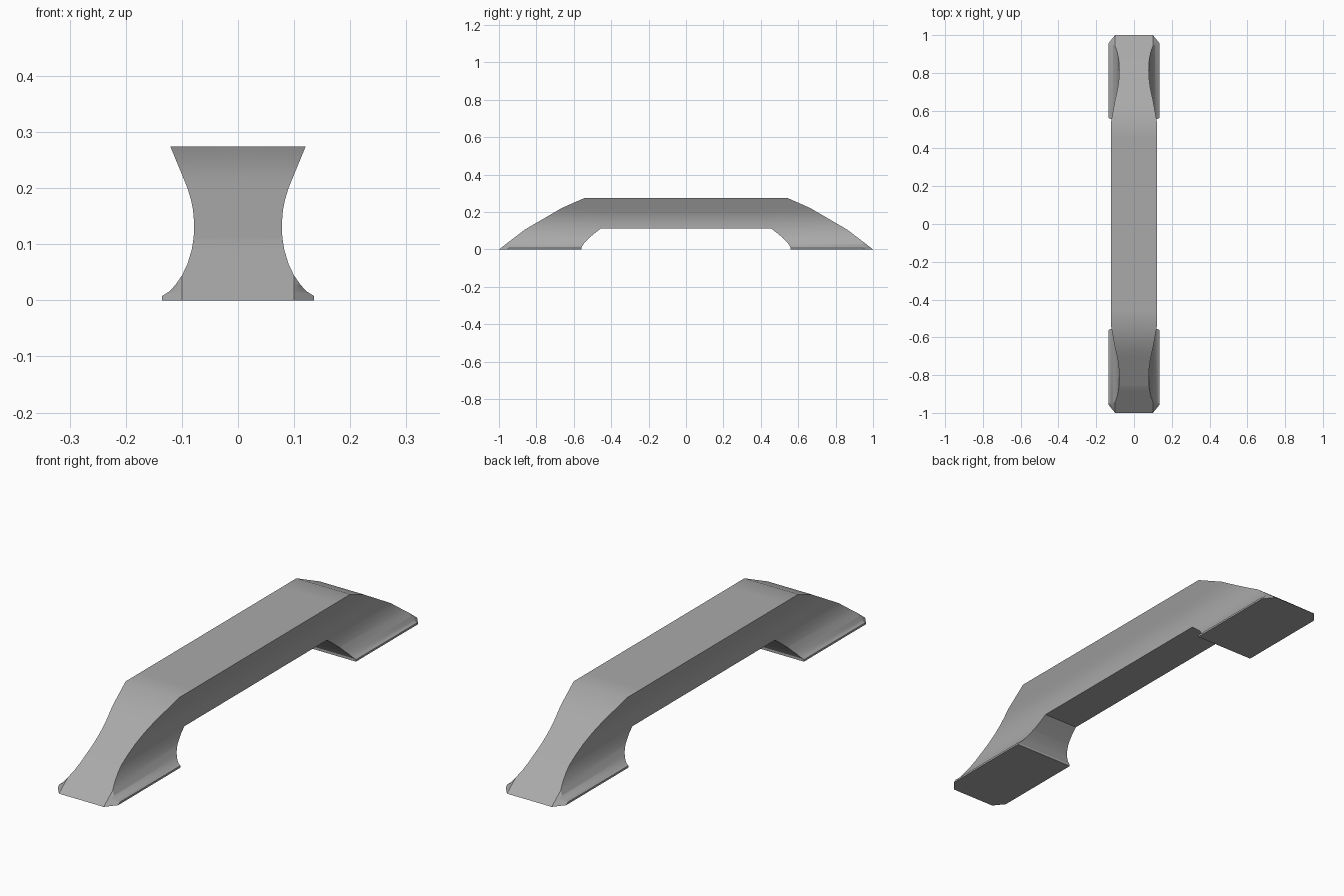
import bpy
import bmesh
import math
from mathutils import Vector

cube = bpy.data.objects.get("Cube")
if cube:
    bpy.data.objects.remove(cube, do_unlink=True)

# Profiles as (height, distance) pairs
HALF_WIDTH = [(0, .135), (.008, .135), (.016, .122), (.027, .112), (.044, .1),
              (.065, .09), (.09, .0825), (.112, .079), (.135, .078),
              (.16, .08), (.18, .084), (.2, .09), (.274, .1205)]
OUTER_END = [(0, 1), (.106, .862), (.222, .663), (.274, .545)]
INNER_END = [(0, .56), (.01, .56), (.03, .547), (.06, .52), (.09, .484), (.112, .455)]
ARCH = .112


def sample(profile, z):
    """Linear interpolation along a profile, held at its last value."""
    for (z0, a), (z1, b) in zip(profile, profile[1:]):
        if z <= z1:
            return a + (b - a) * (z - z0) / (z1 - z0)
    return profile[-1][1]


levels = sorted({z for p in (HALF_WIDTH, OUTER_END, INNER_END) for z, _ in p})
bm = bmesh.new()

# One quarter of the handle: a row of points at every height
rows = []
for z in levels:
    w, out, inn = (sample(p, z) for p in (HALF_WIDTH, OUTER_END, INNER_END))
    points = [(0, -out), (w, -out), (w, -inn), (0, -inn)]
    if z >= ARCH:
        points += [(w, 0), (0, 0)]
    rows.append([bm.verts.new((x, y, z)) for x, y in points])

for z, a, b in zip(levels, rows, rows[1:]):
    bm.faces.new((a[0], a[1], b[1], b[0]))          # sloping end
    bm.faces.new((a[1], a[2], b[2], b[1]))          # curved side of the leg
    if z < ARCH:
        bm.faces.new((a[2], a[3], b[3], b[2]))      # inside of the leg
    else:
        bm.faces.new((a[2], a[4], b[4], b[2]))      # curved side of the grip
    if z == ARCH:
        bm.faces.new((a[2], a[3], a[5], a[4]))      # underside of the grip
bm.faces.new(rows[0])                               # sole of the foot
top = rows[-1]
bm.faces.new((top[0], top[1], top[2], top[4], top[5], top[3]))

# Chamfer the outer corner of the foot
corner = Vector((.1, -1, 0))
side = Vector((.135, -.957, 0))
upper = Vector((.1, -sample(OUTER_END, .044), .044))
normal = (side - corner).cross(upper - corner).normalized()
if normal.x < 0:
    normal.negate()
cut = bmesh.ops.bisect_plane(bm, geom=bm.verts[:] + bm.edges[:] + bm.faces[:],
                             dist=1e-5, plane_co=corner, plane_no=normal,
                             clear_outer=True)
rim = [e for e in cut["geom_cut"]
       if isinstance(e, bmesh.types.BMEdge) and e.is_boundary]
bmesh.ops.holes_fill(bm, edges=rim, sides=0)

# Mirror the quarter across both centre planes
for axis in "XY":
    bmesh.ops.mirror(bm, geom=bm.verts[:] + bm.edges[:] + bm.faces[:],
                     axis=axis, merge_dist=1e-4)
bmesh.ops.remove_doubles(bm, verts=bm.verts[:], dist=1e-4)
bmesh.ops.recalc_face_normals(bm, faces=bm.faces[:])

mesh = bpy.data.meshes.new("handle")
bm.to_mesh(mesh)
bm.free()
handle = bpy.data.objects.new("handle", mesh)
bpy.context.collection.objects.link(handle)

# Plain grey finish
grey = bpy.data.materials.new("grey")
grey.use_nodes = True
colour = (.4, .4, .4, 1)
grey.diffuse_color = colour
grey.node_tree.nodes["Principled BSDF"].inputs["Base Color"].default_value = colour
mesh.materials.append(grey)

bpy.ops.object.select_all(action="DESELECT")
handle.select_set(True)
bpy.context.view_layer.objects.active = handle
bpy.ops.object.shade_smooth_by_angle(angle=math.radians(30))
